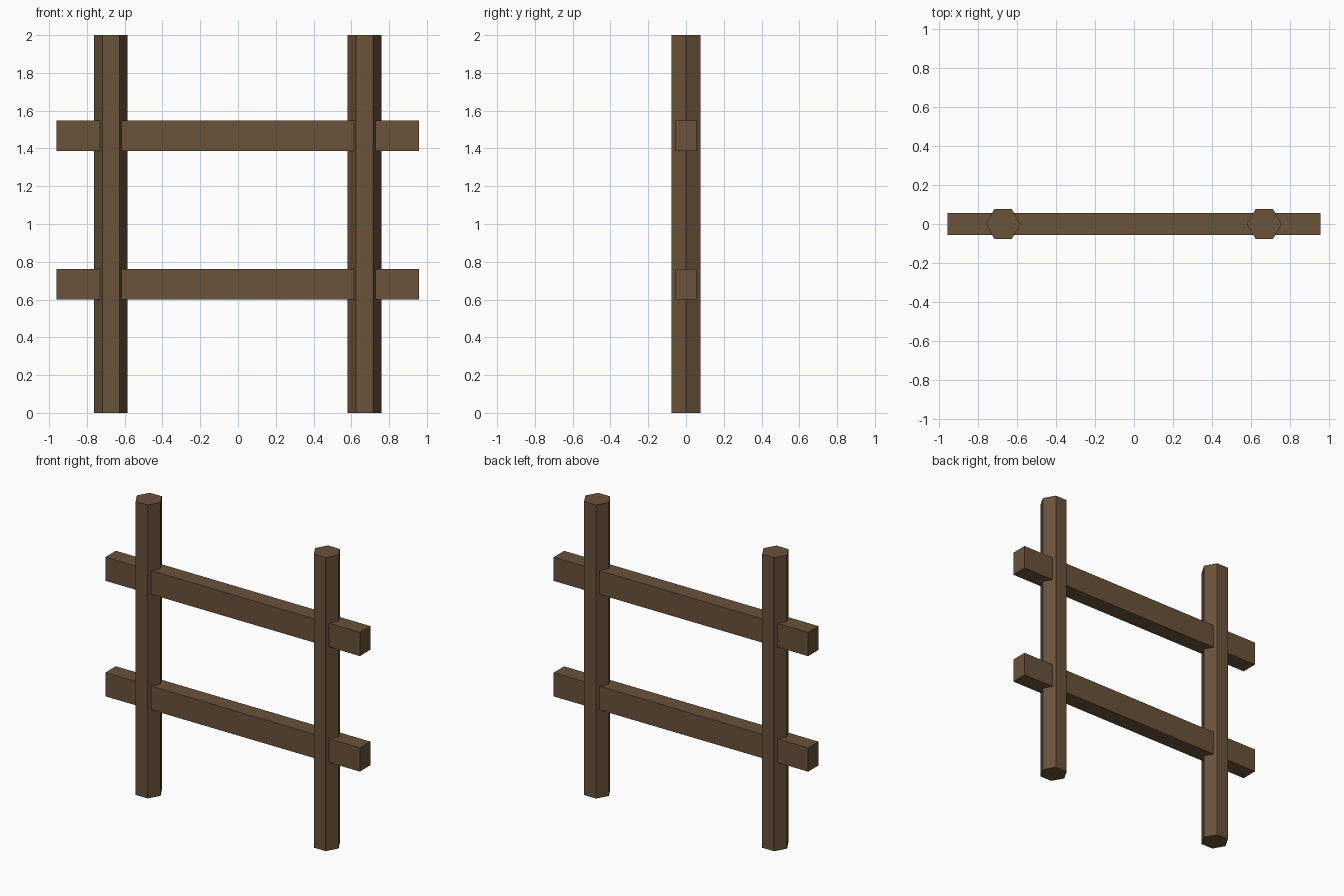
import bpy
from math import radians

cube = bpy.data.objects.get("Cube")
if cube:
    bpy.data.objects.remove(cube, do_unlink=True)

# Weathered brown wood
wood = bpy.data.materials.new("brown_wood")
wood.use_nodes = True
colour = (0.144, 0.084, 0.043, 1)
wood.diffuse_color = colour
wood.node_tree.nodes["Principled BSDF"].inputs["Base Color"].default_value = colour


def finish(name):
    obj = bpy.context.object
    obj.name = name
    obj.data.materials.append(wood)
    bpy.ops.object.transform_apply(location=False, rotation=True, scale=True)


# Hexagonal posts, with a corner pointing along the fence
for name, x in (("right_post", -0.673), ("left_post", 0.67)):
    bpy.ops.mesh.primitive_cylinder_add(vertices=6, radius=0.089, depth=2,
                                        location=(x, 0, 1), rotation=(0, 0, radians(30)))
    finish(name)

# Square-cut rails running through both posts
for name, z in (("lower_rail", 0.68), ("upper_rail", 1.467)):
    bpy.ops.mesh.primitive_cube_add(size=1, location=(-0.001, 0, z))
    bpy.context.object.scale = (1.918, 0.112, 0.162)
    finish(name)
